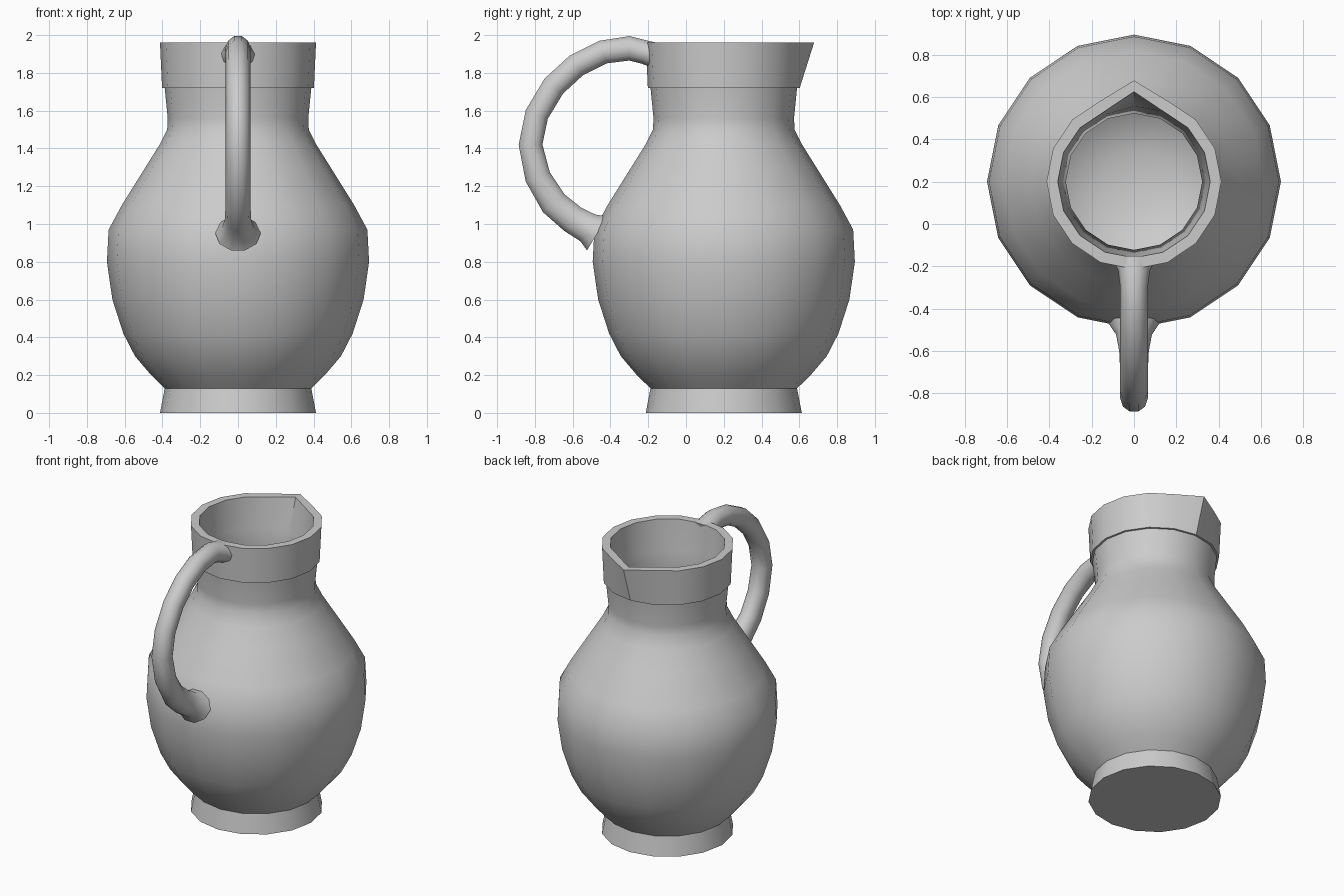
import bpy, bmesh
from math import cos, sin, pi, radians
from mathutils import Vector

if "Cube" in bpy.data.objects:
    bpy.data.objects.remove(bpy.data.objects["Cube"])

AXIS_Y = 0.2
SIDES = 16


def loft(name, rings, closed_ends=True, angle=35):
    """Skin a list of equal-sized point rings and cap both ends."""
    bm = bmesh.new()
    loops = [[bm.verts.new(p) for p in ring] for ring in rings]
    n = len(loops[0])
    for a, b in zip(loops, loops[1:]):
        for i in range(n):
            j = (i + 1) % n
            bm.faces.new((a[i], a[j], b[j], b[i]))
    if closed_ends:
        bm.faces.new(loops[0])
        bm.faces.new(loops[-1])
    bmesh.ops.recalc_face_normals(bm, faces=bm.faces)
    mesh = bpy.data.meshes.new(name)
    bm.to_mesh(mesh)
    bm.free()
    obj = bpy.data.objects.new(name, mesh)
    bpy.context.collection.objects.link(obj)
    bpy.ops.object.select_all(action='DESELECT')
    obj.select_set(True)
    bpy.context.view_layer.objects.active = obj
    bpy.ops.object.shade_smooth_by_angle(angle=radians(angle))
    return obj


# Jug wall: (radius, height, spout pull) from the foot up, over the rim, down inside
profile = [
    (0.413, 0.0, 0), (0.388, 0.13, 0), (0.46, 0.2, 0), (0.545, 0.3, 0),
    (0.607, 0.42, 0), (0.665, 0.6, 0), (0.694, 0.8, 0), (0.685, 0.97, 0),
    (0.615, 1.1, 0), (0.49, 1.3, 0), (0.415, 1.42, 0), (0.375, 1.5, 0),
    (0.372, 1.56, 0), (0.388, 1.72, 0), (0.402, 1.72, 0), (0.413, 1.96, 0.065),
    (0.36, 1.96, 0.065), (0.345, 1.75, 0.01), (0.322, 1.54, 0), (0.37, 1.41, 0),
    (0.57, 1.08, 0), (0.635, 0.95, 0), (0.645, 0.8, 0), (0.615, 0.6, 0),
    (0.5, 0.33, 0), (0.34, 0.17, 0), (0.15, 0.1, 0),
]


def wall_ring(r, z, pull):
    pts = []
    for i in range(SIDES):
        a = pi / 2 + 2 * pi * i / SIDES
        rr = r + (pull if i == 0 else 0)
        pts.append(Vector((rr * cos(a), AXIS_Y + rr * sin(a), z)))
    return pts


loft("jug_body", [wall_ring(*p) for p in profile])

# Handle: (y, z, half width, half thickness), flared where it joins the jug
path = [
    (-0.17, 1.895, 0.10, 0.07), (-0.22, 1.91, 0.075, 0.066),
    (-0.30, 1.93, 0.065, 0.068), (-0.44, 1.91, 0.065, 0.066),
    (-0.58, 1.84, 0.065, 0.066), (-0.70, 1.73, 0.065, 0.066),
    (-0.79, 1.58, 0.065, 0.066), (-0.823, 1.42, 0.065, 0.066),
    (-0.785, 1.25, 0.065, 0.072), (-0.70, 1.11, 0.065, 0.078),
    (-0.60, 1.025, 0.07, 0.08), (-0.52, 0.98, 0.085, 0.085),
    (-0.47, 0.95, 0.12, 0.11),
]
rings = []
for k, (y, z, w, t) in enumerate(path):
    p0, p1 = path[max(k - 1, 0)], path[min(k + 1, len(path) - 1)]
    tangent = Vector((0, p1[0] - p0[0], p1[1] - p0[1])).normalized()
    side = Vector((0, -tangent.z, tangent.y))
    centre = Vector((0, y, z))
    rings.append([centre + Vector((w * cos(a), 0, 0)) + side * t * sin(a)
                  for a in (2 * pi * i / 10 for i in range(10))])
loft("handle", rings, angle=45)
